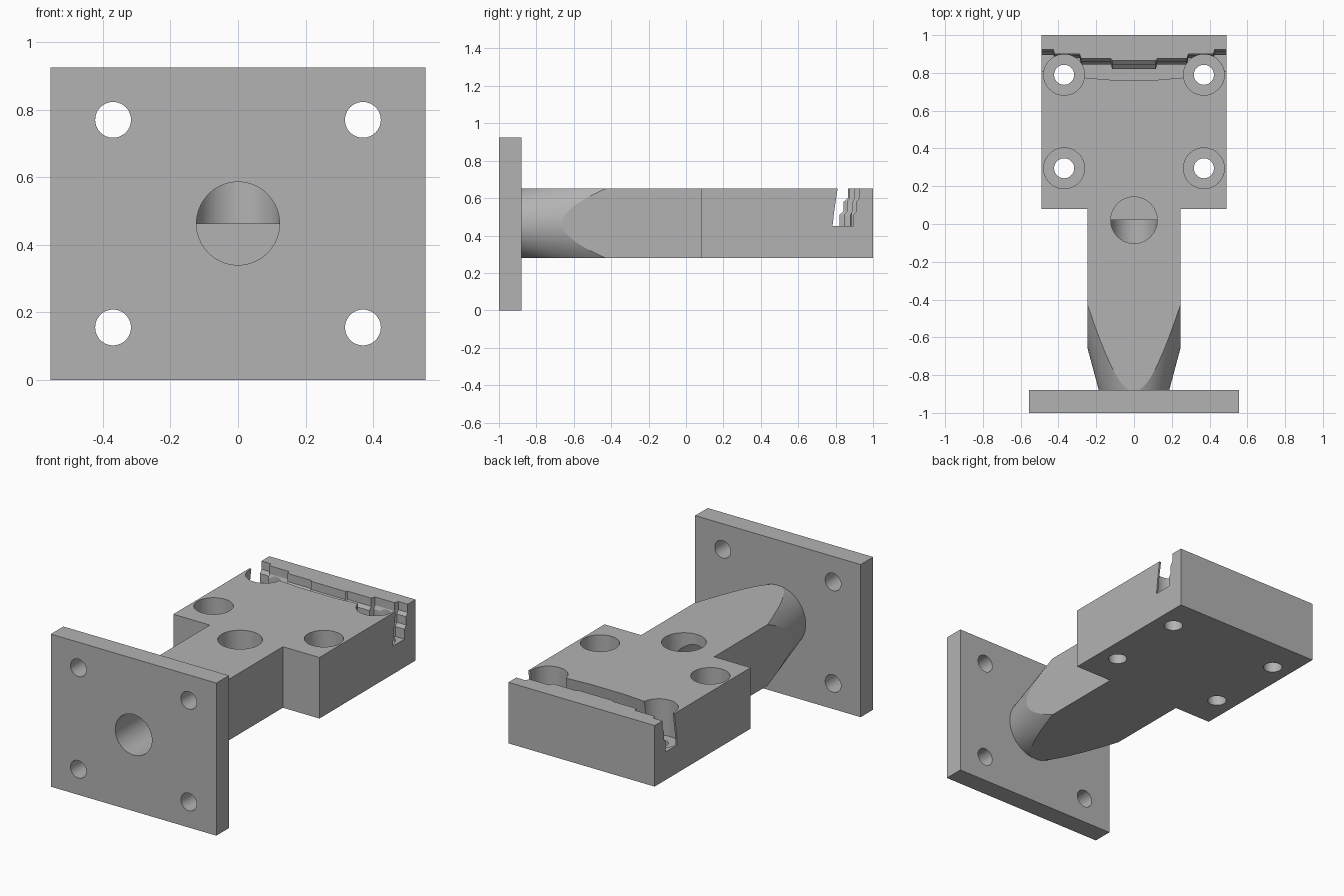
import bpy, bmesh, math
from mathutils import Matrix, Vector

cube = bpy.data.objects.get("Cube")
if cube:
    bpy.data.objects.remove(cube, do_unlink=True)

grey = bpy.data.materials.new("machined grey")
grey.use_nodes = True
grey.diffuse_color = (0.45, 0.45, 0.45, 1)
grey.node_tree.nodes["Principled BSDF"].inputs["Base Color"].default_value = (0.45, 0.45, 0.45, 1)

MID = 0.463             # height of the central axis
LOW, TOP = 0.28, 0.65   # underside and top of the arm and block


def add(name, bm):
    bmesh.ops.recalc_face_normals(bm, faces=bm.faces)
    mesh = bpy.data.meshes.new(name)
    bm.to_mesh(mesh)
    bm.free()
    mesh.materials.append(grey)
    ob = bpy.data.objects.new(name, mesh)
    bpy.context.collection.objects.link(ob)
    return ob


def box(name, lo, hi):
    lo, hi = Vector(lo), Vector(hi)
    bm = bmesh.new()
    bmesh.ops.create_cube(bm, size=1, matrix=Matrix.Translation((lo + hi) / 2) @ Matrix.Diagonal((hi - lo).to_4d()))
    return add(name, bm)


def rod(name, start, end, r1, r2=None, sides=64):
    """Round bar or cone between two points."""
    start, end = Vector(start), Vector(end)
    axis = end - start
    turn = axis.to_track_quat('Z', 'Y').to_matrix().to_4x4()
    bm = bmesh.new()
    bmesh.ops.create_cone(bm, cap_ends=True, segments=sides, radius1=r1, radius2=r2 or r1,
                          depth=axis.length, matrix=Matrix.Translation((start + end) / 2) @ turn)
    return add(name, bm)


def combine(ob, tool, operation):
    mod = ob.modifiers.new(operation.lower(), 'BOOLEAN')
    mod.operation, mod.object, mod.solver = operation, tool, 'EXACT'
    bpy.context.view_layer.objects.active = ob
    bpy.ops.object.modifier_apply(modifier=mod.name)
    bpy.data.objects.remove(tool, do_unlink=True)


def groove():
    """Bowed slot with an undercut front wall and a terraced rear wall."""
    # terraces: outer x, rear y at the floor, rear y at the top
    terraces = [(0.115, 0.82, 0.865), (0.28, 0.845, 0.875), (0.42, 0.88, 0.9), (0.52, 0.895, 0.925)]
    half, inner = [], 0
    for outer, floor, rim in terraces:
        half += [(inner, floor, rim), (outer, floor, rim)]
        inner = outer + 0.008
    stations = [(-x, f, r) for x, f, r in reversed(half[1:])] + half[1:]
    bm = bmesh.new()
    rings = []
    for x, floor, rim in stations:
        front = 0.76 + 0.05 * (x / 0.49) ** 2
        step = (floor + rim) / 2
        profile = [(front - 0.027, 0.45), (front - 0.018, 0.53), (front, TOP), (front + 0.01, 0.7),
                   (rim, 0.7), (rim, 0.6), (step, 0.58), (step, 0.53), (floor, 0.51), (floor, 0.45)]
        rings.append([bm.verts.new((x, y, z)) for y, z in profile])
    for a, b in zip(rings, rings[1:]):
        for i in range(len(a)):
            j = (i + 1) % len(a)
            bm.faces.new((a[i], a[j], b[j], b[i]))
    bm.faces.new(rings[0])
    bm.faces.new(rings[-1])
    bmesh.ops.triangulate(bm, faces=bm.faces)
    return add("groove_cutter", bm)


def passage():
    return rod("passage_cutter", (0, -1.1, MID), (0, 0.02, MID), 0.123)


# Upright mounting plate with corner holes and the central passage
plate = box("mounting_plate", (-0.555, -1, 0), (0.555, -0.88, 0.925))
for x in (-0.37, 0.37):
    for z in (0.155, 0.77):
        combine(plate, rod("hole_cutter", (x, -1.1, z), (x, -0.8, z), 0.053, sides=48), 'DIFFERENCE')
combine(plate, passage(), 'DIFFERENCE')

# Arm with its end turned to a cone, joined to the wide block
body = box("arm_and_block", (-0.245, -0.88, LOW), (0.245, 0.2, TOP))
combine(body, rod("cone_cutter", (0, -0.9, MID + 0.002), (0, 0.3, MID + 0.002), 0.181, 0.503, 128), 'INTERSECT')
combine(body, box("wide_block", (-0.49, 0.08, LOW), (0.49, 1, TOP)), 'UNION')

# Elbow passage: along the arm, then up through the top
combine(body, passage(), 'DIFFERENCE')
combine(body, rod("riser_cutter", (0, 0.02, MID), (0, 0.02, 0.8), 0.123), 'DIFFERENCE')

# Counterbored bolt holes
for x in (-0.37, 0.37):
    for y in (0.295, 0.79):
        combine(body, rod("bolt_cutter", (x, y, 0.1), (x, y, 0.8), 0.053, sides=48), 'DIFFERENCE')
        combine(body, rod("bore_cutter", (x, y, 0.43), (x, y, 0.8), 0.108), 'DIFFERENCE')

combine(body, groove(), 'DIFFERENCE')

# Smooth the round walls, keep the machined edges crisp
for ob in (plate, body):
    bpy.ops.object.select_all(action='DESELECT')
    ob.select_set(True)
    bpy.context.view_layer.objects.active = ob
    bpy.ops.object.shade_smooth_by_angle(angle=math.radians(12))
